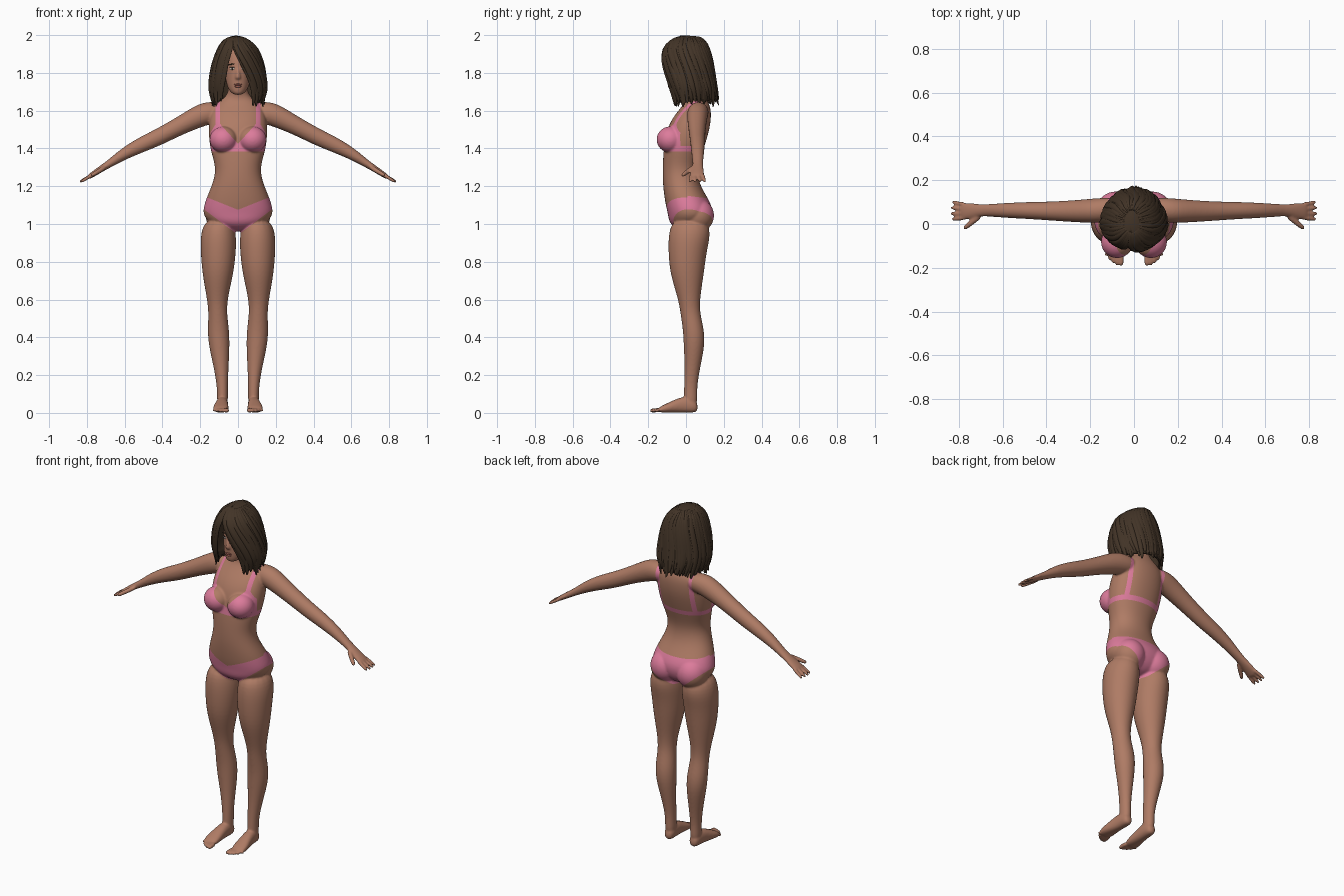
import bpy, bmesh, math, random
from mathutils import Vector, Matrix
from mathutils.bvhtree import BVHTree

random.seed(4)
if "Cube" in bpy.data.objects:
    bpy.data.objects.remove(bpy.data.objects["Cube"])


def material(name, rgb):
    m = bpy.data.materials.new(name)
    m.use_nodes = True
    m.diffuse_color = (*rgb, 1)
    m.node_tree.nodes["Principled BSDF"].inputs["Base Color"].default_value = (*rgb, 1)
    return m


SKIN = material("skin", (0.43, 0.2, 0.13))
PINK = material("pink_fabric", (0.72, 0.2, 0.33))
HAIR = material("dark_brown_hair", (0.055, 0.034, 0.02))
LIPS = material("lips", (0.36, 0.12, 0.09))
WHITE = material("eye_white", (0.6, 0.55, 0.5))
IRIS = material("dark_iris", (0.03, 0.02, 0.015))


def loft(bm, rings, n=16, power=1.0):
    """Skin a closed tube through rings given as (centre, u, v)."""
    rows = []
    for c, u, v in rings:
        row = []
        for i in range(n):
            a = math.tau * i / n
            co, si = math.cos(a), math.sin(a)
            co = math.copysign(abs(co) ** power, co)
            si = math.copysign(abs(si) ** power, si)
            row.append(bm.verts.new(Vector(c) + Vector(u) * co + Vector(v) * si))
        rows.append(row)
    for a, b in zip(rows, rows[1:]):
        for i in range(n):
            j = (i + 1) % n
            bm.faces.new((a[i], a[j], b[j], b[i]))
    bm.faces.new(rows[0][::-1])
    bm.faces.new(rows[-1])


def level(x, y, z, rx, ry):
    return (x, y, z), (rx, 0, 0), (0, ry, 0)


def digit(bm, p, q, r):
    """Finger or toe from p to q."""
    p, q = Vector(p), Vector(q)
    d = (q - p).normalized()
    u = d.cross(Vector((0, 0, 1))).normalized()
    v = u.cross(d)
    loft(bm, [(p.lerp(q, t), u * r * k, v * r * k)
              for t, k in ((0, 1), (.35, 1), (.75, .95), (.95, .75), (1, .4))], 8)


def ball(bm, c, r, seg=24):
    bmesh.ops.create_uvsphere(bm, u_segments=seg, v_segments=seg // 2, radius=1,
                              matrix=Matrix.Translation(c) @ Matrix.Diagonal((*r, 1)))


def finish(name, bm, mats):
    bmesh.ops.recalc_face_normals(bm, faces=bm.faces)
    me = bpy.data.meshes.new(name)
    bm.to_mesh(me)
    bm.free()
    for m in mats:
        me.materials.append(m)
    me.shade_smooth()
    ob = bpy.data.objects.new(name, me)
    bpy.context.collection.objects.link(ob)
    return ob


# ---- Body volumes
bm = bmesh.new()
torso = [(.96, .02, .06, .05), (1.0, .015, .15, .105), (1.05, .022, .19, .118),
         (1.1, .015, .182, .124), (1.16, -.008, .16, .11), (1.22, -.027, .133, .097),
         (1.29, -.032, .118, .093), (1.36, -.02, .137, .102), (1.42, -.007, .153, .109),
         (1.5, .012, .158, .114), (1.56, .03, .153, .104), (1.61, .05, .142, .083),
         (1.65, .057, .1, .06), (1.68, .05, .058, .052), (1.72, .04, .051, .052), (1.79, .025, .05, .05)]
loft(bm, [level(0, y, z, rx, ry) for z, y, rx, ry in torso], 20, .92)

# Head and nose
head = [(1.683, -.056, .02, .022), (1.698, -.044, .042, .044), (1.73, -.025, .06, .068),
        (1.78, -.004, .07, .091), (1.84, .01, .076, .104), (1.9, .02, .077, .104),
        (1.95, .025, .062, .083), (1.975, .03, .03, .04)]
loft(bm, [level(0, y, z, rx, ry) for z, y, rx, ry in head])
loft(bm, [level(0, -.083, 1.832, .008, .012), level(0, -.091, 1.79, .012, .016),
          level(0, -.093, 1.774, .018, .017), level(0, -.086, 1.763, .014, .01)], 10)

leg = [(1.03, .1, .02, .07, .09), (.95, .104, .02, .097, .115), (.86, .104, .008, .096, .104),
       (.75, .106, .005, .086, .093), (.65, .109, .012, .065, .07), (.58, .109, .018, .053, .056),
       (.52, .107, .024, .05, .053), (.44, .104, .04, .058, .057), (.36, .1, .044, .057, .057),
       (.25, .09, .035, .041, .043), (.15, .083, .025, .03, .035), (.09, .082, .024, .029, .037),
       (.03, .082, .024, .029, .035)]
foot = [(.062, .082, .03, .015, .02), (.045, .082, .036, .031, .036), (0, .083, .046, .032, .046),
        (-.05, .087, .038, .036, .038), (-.1, .091, .026, .044, .026), (-.15, .092, .015, .042, .013)]
arm = [(.06, .07, 1.6, .045, .045), (.13, .065, 1.593, .057, .06), (.19, .06, 1.58, .057, .062),
       (.3, .058, 1.524, .049, .049), (.42, .06, 1.46, .042, .045), (.5, .062, 1.425, .039, .042),
       (.6, .062, 1.375, .034, .033), (.68, .063, 1.32, .027, .021), (.72, .062, 1.295, .031, .018),
       (.77, .058, 1.262, .041, .015), (.795, .056, 1.245, .035, .012)]
for s in (1, -1):
    loft(bm, [level(s * x, y, z, rx, ry) for z, x, y, rx, ry in leg])
    loft(bm, [((s * x, y, z), (rx, 0, 0), (0, 0, rz)) for y, x, z, rx, rz in foot], 12, .85)
    loft(bm, [((s * x, y, z), (0, ry, 0), (s * .35 * r, 0, .94 * r)) for x, y, z, ry, r in arm])
    for i in range(5):
        digit(bm, (s * (.06 + .016 * i), -.135, .016),
              (s * (.058 + .018 * i), -.192 + .003 * i * i, .011), .013 - .001 * i)
    for i in range(4):
        digit(bm, (s * .765, .088 - .02 * i, 1.264),
              (s * (.832 + .008 * math.sin(i)), .1 - .026 * i, 1.222), .0105)
    digit(bm, (s * .7, .04, 1.302), (s * .778, -.022, 1.255), .014)
    ball(bm, (s * .077, -.083, 1.447), (.075, .074, .07))
    ball(bm, (s * .085, .062, 1.045), (.088, .088, .09))

body = finish("body", bm, [SKIN, PINK])
sub = body.modifiers.new("round", "SUBSURF")
sub.levels = 2
rem = body.modifiers.new("fuse", "REMESH")
rem.mode, rem.voxel_size = "VOXEL", .0055
soft = body.modifiers.new("soften", "SMOOTH")
soft.factor, soft.iterations = .5, 6
bpy.context.view_layer.update()
fused = bpy.data.meshes.new_from_object(body.evaluated_get(bpy.context.evaluated_depsgraph_get()))
body.modifiers.clear()
bm = bmesh.new()
bm.from_mesh(fused)


# ---- Swimwear: cut clean edges into the skin, then colour by position
def cut(point, normal, lo, hi):
    faces = [f for f in bm.faces
             if lo < f.calc_center_median().z < hi and abs(f.calc_center_median().x) < .22]
    geom = list({v for f in faces for v in f.verts} | {e for f in faces for e in f.edges}) + faces
    bmesh.ops.bisect_plane(bm, geom=geom, dist=1e-5, plane_co=point, plane_no=normal)


for s in (1, -1):
    cut((0, 0, 1.075), (-.4 * s, 0, 1), 1.05, 1.17)
    cut((.03 * s, 0, .965), (-.75 * s, 0, 1), .93, 1.12)
    cut((.03 * s, 0, .95), (-.84 * s, 0, 1), .92, 1.12)
    cut((0, 0, 1.425), (-1.1 * s, 0, 1), 1.41, 1.58)
    cut((.105 * s, 0, 1.55), (1.6 * s, 0, 1), 1.4, 1.58)
    for x in (.096, .118):
        cut((x * s, 0, 0), (1, 0, 0), 1.4, 1.7)
cut((0, 0, 1.15), (0, .12, 1), 1.1, 1.17)
for z in (1.385, 1.412):
    cut((0, 0, z), (0, 0, 1), 1.36, 1.43)


def is_fabric(c):
    x, y, z = abs(c.x), c.y, c.z
    if x > .22:
        return False
    if .95 < z < 1.17:
        if y < .01:
            return .965 + .75 * (x - .03) < z < 1.075 + .4 * x
        return .95 + .84 * (x - .03) < z < 1.15 - .12 * y
    band = 1.385 < z < 1.412
    strap = .096 < x < .118 and 1.4 < z < 1.69 and (y > .02 or z > 1.5)
    cup = y < -.03 and 1.385 < z < min(1.425 + 1.1 * x, 1.55 - 1.6 * (x - .105))
    return band or strap or cup


for f in bm.faces:
    f.smooth = True
    f.material_index = int(is_fabric(f.calc_center_median()))
tree = BVHTree.FromBMesh(bm)
bm.to_mesh(body.data)
bm.free()


# ---- Face details seated on the skin
def feature(name, x, z, r, mat, sink=0.0, tilt=0.0):
    hit = tree.ray_cast(Vector((x, -1, z)), Vector((0, 1, 0)))[0]
    b = bmesh.new()
    ball(b, (0, 0, 0), r, 16)
    ob = finish(name, b, [mat])
    ob.location = hit + Vector((0, sink, 0))
    ob.rotation_euler = (0, tilt, math.atan2(x, .09))


for side, s in (("left", 1), ("right", -1)):
    feature(side + "_eye", s * .03, 1.822, (.014, .004, .006), WHITE)
    feature(side + "_iris", s * .03, 1.822, (.006, .0045, .006), IRIS, -.001)
    feature(side + "_upper_lash", s * .031, 1.829, (.016, .005, .002), IRIS)
    feature(side + "_eyebrow", s * .032, 1.846, (.02, .004, .003), HAIR, 0, s * .12)
feature("upper_lip", 0, 1.738, (.022, .006, .005), LIPS)
feature("lower_lip", 0, 1.728, (.018, .007, .006), LIPS)

# ---- Hair envelope: height, side, front and back reach, left and right parting angles
ENV = [(1.992, .02, .03, .06, -15, 345), (1.972, .07, .082, .10, -15, 344),
       (1.93, .105, .122, .122, -10, 338), (1.86, .132, .128, .142, 9, 330),
       (1.78, .148, .117, .152, 25, 329), (1.71, .155, .095, .165, 34, 324),
       (1.655, .13, .08, .165, 40, 316)]


def on_hair(row, t, scale=1.0):
    z, side, front, back, lo, hi = row
    a = math.radians(lo + (hi - lo) * t)
    out = Vector((math.sin(a) * side, -math.cos(a) * (front if math.cos(a) > 0 else back), 0))
    return out * scale + Vector((-.01 if z > 1.95 else 0, 0, z))


# Under layer of the hair
bm = bmesh.new()
COLS = 48
grid = [[bm.verts.new(on_hair(r, i / COLS, .95)) for i in range(COLS + 1)] for r in ENV]
for a, b in zip(grid, grid[1:]):
    for i in range(COLS):
        bm.faces.new((a[i], a[i + 1], b[i + 1], b[i]))
bm.faces.new(grid[0])
cap = finish("hair_under_layer", bm, [HAIR])
cap.modifiers.new("round", "SUBSURF").levels = 1
thick = cap.modifiers.new("thickness", "SOLIDIFY")
thick.thickness, thick.offset = .012, 0

# Overlapping tapered locks
bm = bmesh.new()
LOCKS = 64
for i in range(LOCKS):
    t = min(1, max(0, (i + random.uniform(-.3, .3)) / (LOCKS - 1)))
    size, wave = random.uniform(.97, 1.01), random.uniform(0, math.tau)
    drop, flick = random.uniform(-.02, .02), random.uniform(.95, 1.1)
    rings = []
    for k, row in enumerate(ENV):
        c = on_hair(row, t, size + .012 * math.sin(wave + k))
        d = on_hair(row, t + .01) - on_hair(row, t - .01)
        d.normalize()
        out = Vector((d.y, -d.x, 0)) * .6 + Vector((0, 0, .8 if k < 2 else .1))
        w = (.006, .012, .017, .02, .02, .018, .012)[k]
        if k == len(ENV) - 1:
            c.z += drop
        rings.append((c, d * w, out.normalized() * .008))
    tip = rings[-1][0].copy()
    tip = Vector((tip.x * flick, tip.y * flick, tip.z - .02))
    rings.append((tip, d * .003, out * .002))
    loft(bm, rings, 6)
locks = finish("hair_locks", bm, [HAIR])
locks.modifiers.new("round", "SUBSURF").levels = 1
for ob in (cap, locks):
    ob.modifiers["round"].render_levels = 1
